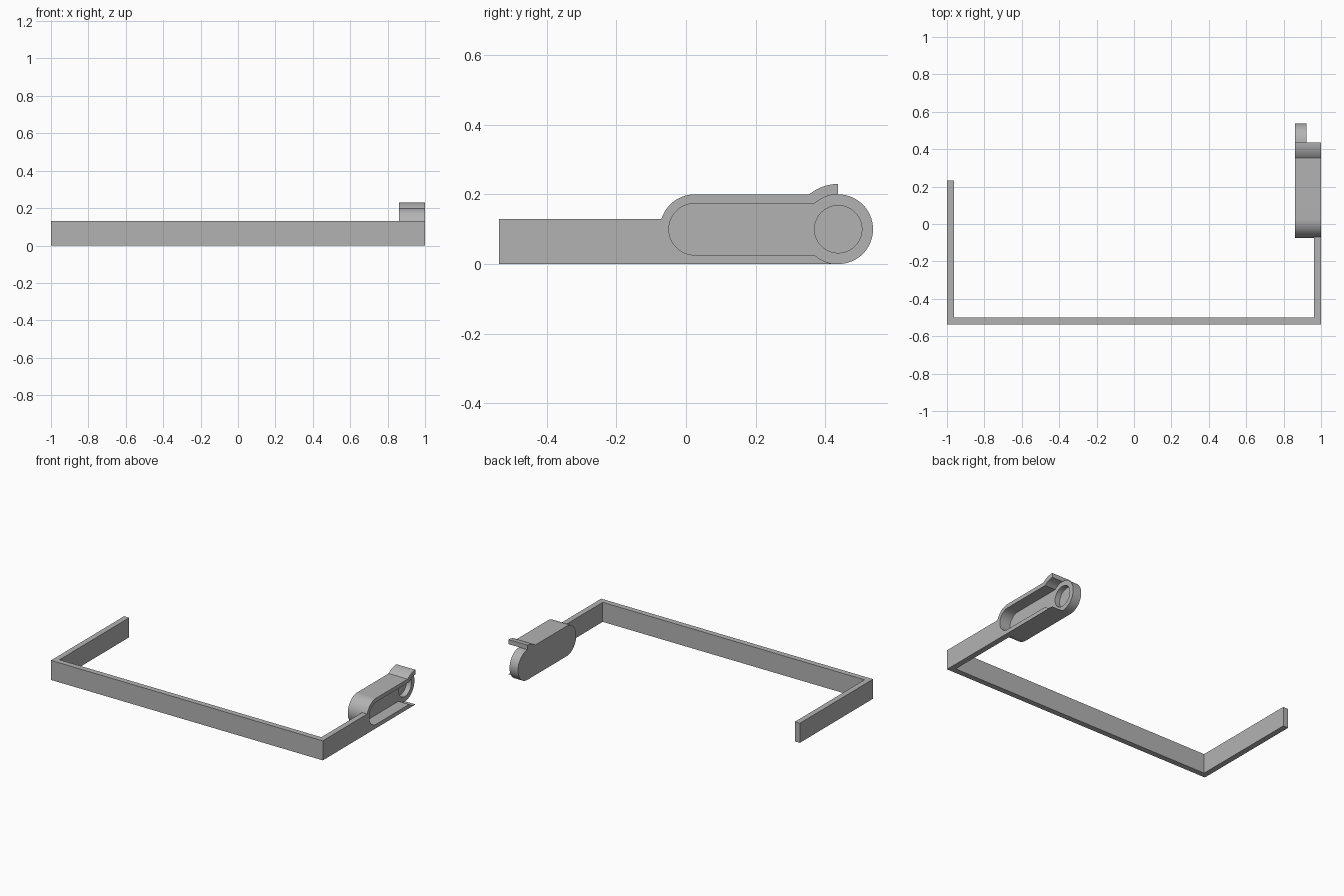
import bpy, bmesh
from math import sin, cos, asin, radians, degrees
from mathutils import Vector

if "Cube" in bpy.data.objects:
    bpy.data.objects.remove(bpy.data.objects["Cube"])

# Single grey plastic
grey = bpy.data.materials.new("grey plastic")
grey.use_nodes = True
colour = (0.45, 0.45, 0.45, 1)
grey.diffuse_color = colour
grey.node_tree.nodes["Principled BSDF"].inputs["Base Color"].default_value = colour

# Main dimensions
DEPTH = 0.537            # half depth of the whole part
BAR = 0.037              # thickness of the strip
BAR_H = 0.13             # height of the strip
R = 0.1                  # housing end radius
POCKET_R = 0.074
TAB_R = 0.13
HEEL = (0.025, R)        # housing arc centres in (y, z)
PIVOT = (DEPTH - R, R)
BACK, FLOOR = 0.86, 0.922


def arc(centre, radius, start, end, steps=24):
    angles = [radians(start + (end - start) * i / steps) for i in range(steps + 1)]
    return [(centre[0] + radius * cos(a), centre[1] + radius * sin(a)) for a in angles]


def prism(name, points, direction):
    """Extrude a closed outline of 3D points along a vector."""
    bm = bmesh.new()
    face = bm.faces.new([bm.verts.new(p) for p in points])
    new = bmesh.ops.extrude_face_region(bm, geom=[face])["geom"]
    verts = [v for v in new if isinstance(v, bmesh.types.BMVert)]
    bmesh.ops.translate(bm, verts=verts, vec=Vector(direction))
    bmesh.ops.recalc_face_normals(bm, faces=bm.faces)
    mesh = bpy.data.meshes.new(name)
    bm.to_mesh(mesh)
    bm.free()
    mesh.materials.append(grey)
    obj = bpy.data.objects.new(name, mesh)
    bpy.context.collection.objects.link(obj)
    return obj


def side_prism(name, outline, x0, x1):
    return prism(name, [(x0, y, z) for y, z in outline], (x1 - x0, 0, 0))


def combine(target, tool, operation):
    mod = target.modifiers.new(operation.lower(), "BOOLEAN")
    mod.operation, mod.object, mod.solver = operation, tool, "EXACT"
    bpy.context.view_layer.objects.active = target
    bpy.ops.object.modifier_apply(modifier=mod.name)
    bpy.data.objects.remove(tool)


# U-shaped strip, with the right arm running into the housing
inner = 1 - BAR
strip = [(-1, -DEPTH), (1, -DEPTH), (1, HEEL[0]), (inner, HEEL[0]),
         (inner, BAR - DEPTH), (-inner, BAR - DEPTH), (-inner, 0.232), (-1, 0.232)]
frame = prism("clip_frame", [(x, y, 0) for x, y in strip], (0, 0, BAR_H))

# Housing with rounded ends and a raised tab over the pivot
tab_end = 180 - degrees(asin(R / TAB_R))
outline = (arc(PIVOT, R, -90, 90, 40) + arc(PIVOT, TAB_R, 90, tab_end, 12)
           + arc(HEEL, R, 90, 270, 40))
combine(frame, side_prism("housing", outline, BACK, 1), "UNION")

# Open pocket that flares round the pivot and leaves the end free
flare = degrees(asin(POCKET_R / R))
py = PIVOT[0]
pocket = (arc(HEEL, POCKET_R, 90, 270, 40) + arc(PIVOT, R, 180 + flare, 270, 12)
          + [(py, -0.1), (0.7, -0.1), (0.7, 0.4), (py, 0.4)]
          + arc(PIVOT, R, 90, 180 - flare, 12))
combine(frame, side_prism("pocket_cutter", pocket, FLOOR, 1.1), "DIFFERENCE")

# Blind pivot socket
socket = arc(PIVOT, 0.068, 0, 360, 48)[:-1]
combine(frame, side_prism("socket_cutter", socket, FLOOR - 0.035, 1.1), "DIFFERENCE")

# Smooth curves, crisp edges
bpy.ops.object.select_all(action="DESELECT")
frame.select_set(True)
bpy.context.view_layer.objects.active = frame
bpy.ops.object.shade_smooth_by_angle(angle=radians(25))
